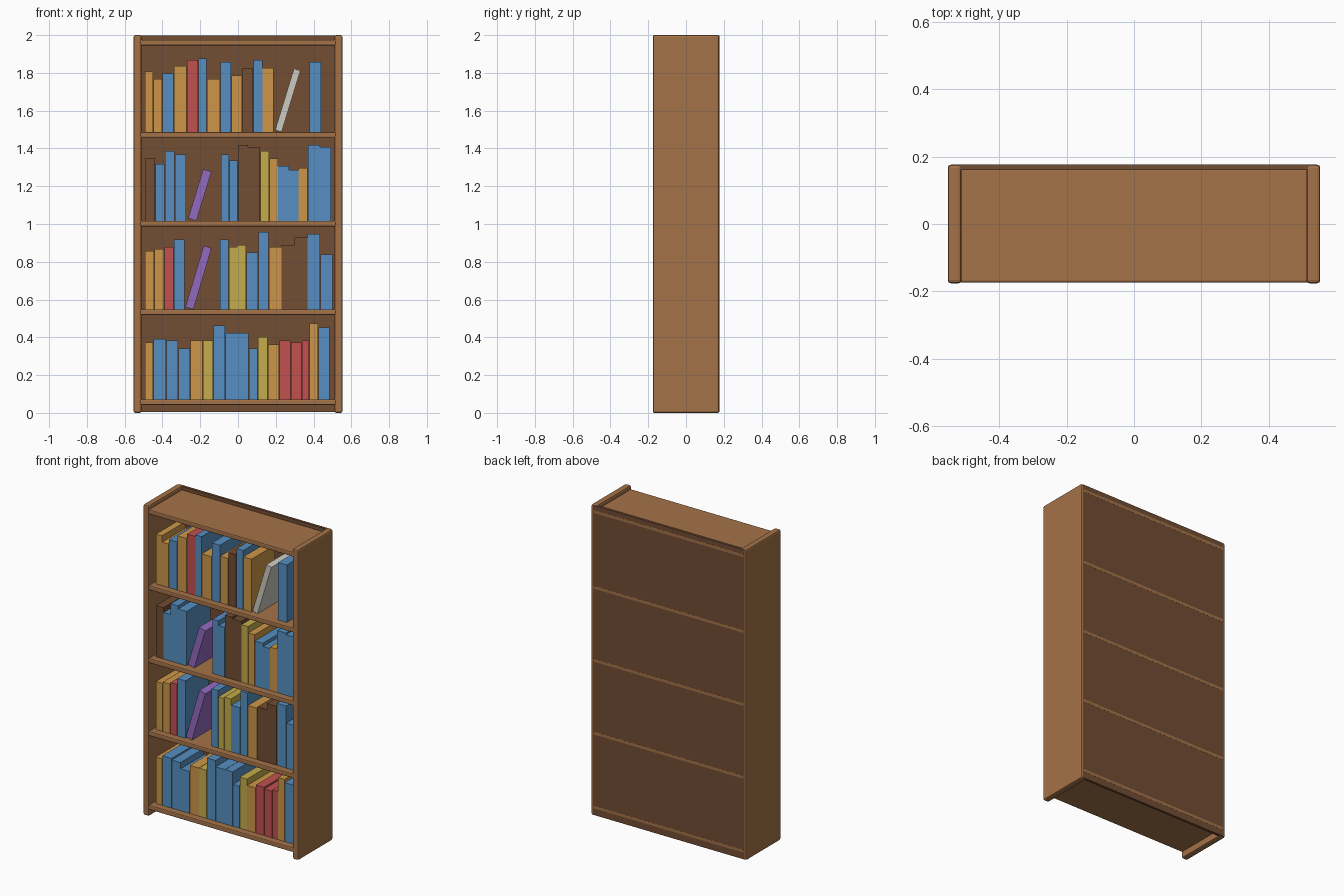
import bpy
import math
from mathutils import Matrix, Vector

cube = bpy.data.objects.get("Cube")
if cube:
    bpy.data.objects.remove(cube, do_unlink=True)


def to_linear(value):
    c = value / 255
    return c / 12.92 if c <= 0.04045 else ((c + 0.055) / 1.055) ** 2.4


def make_material(name, r, g, b):
    mat = bpy.data.materials.new(name)
    mat.use_nodes = True
    colour = (to_linear(r), to_linear(g), to_linear(b), 1)
    mat.diffuse_color = colour
    mat.node_tree.nodes["Principled BSDF"].inputs["Base Color"].default_value = colour
    return mat


MATERIALS = {
    "wood": make_material("light wood", 164, 114, 72),
    "brown": make_material("dark brown", 114, 77, 51),
    "blue": make_material("book blue", 86, 143, 194),
    "orange": make_material("book orange", 205, 150, 72),
    "red": make_material("book red", 194, 80, 80),
    "yellow": make_material("book yellow", 196, 172, 76),
    "purple": make_material("book purple", 146, 106, 190),
    "white": make_material("book white", 204, 202, 194),
}


def box(name, low, high, colour, bevel=0):
    """Box between two corners, optionally with rounded edges."""
    bpy.ops.mesh.primitive_cube_add(size=1)
    obj = bpy.context.object
    obj.name = name
    low, high = Vector(low), Vector(high)
    size = high - low
    obj.data.transform(Matrix.Translation((low + high) / 2) @ Matrix.Diagonal((*size, 1)))
    obj.data.materials.append(MATERIALS[colour])
    if bevel:
        mod = obj.modifiers.new("edge rounding", "BEVEL")
        mod.width = bevel
        mod.segments = 2
    return obj


# Case: two sides, back panel and five shelves
FRONT, BACK = -0.176, 0.176
WIDE, THICK, INNER = 0.553, 0.03, 0.512
for side, name in ((-1, "right_side"), (1, "left_side")):
    xs = sorted((side * INNER, side * WIDE))
    box(name, (xs[0], FRONT, 0), (xs[1], BACK, 2), "wood", 0.009)
box("back_panel", (-0.54, 0.16, 0.004), (0.54, BACK + 0.0005, 1.998), "brown")

SHELF_TOPS = [0.072, 0.548, 1.017, 1.487, 1.975]
for i, top in enumerate(SHELF_TOPS):
    box(f"shelf_{i}", (-0.52, FRONT + 0.002, top - THICK), (0.52, 0.165, top), "wood", 0.006)
    box(f"shelf_back_edge_{i}", (-0.535, BACK - 0.004, top - 0.025),
        (0.535, BACK + 0.001, top - 0.007), "wood")

# Books: colour, width in thousandths, height in hundredths
BOOK_FRONT, BOOK_BACK = -0.132, 0.11
ROW_START = -0.494


def fill_shelf(level, books):
    x, base = ROW_START, SHELF_TOPS[level]
    for n, (colour, width, height) in enumerate(books):
        end = x + width / 1000
        if colour != "gap":
            box(f"book_{level}_{n}", (x + 0.001, BOOK_FRONT, base),
                (end - 0.001, BOOK_BACK, base + height / 100), colour)
        x = end


def leaning_book(level, x, thick, length, degrees, colour):
    """Book tilted to the +x side, resting on its lower right edge."""
    obj = box(f"leaning_book_{level}", (-thick, BOOK_FRONT, 0), (0, BOOK_BACK, length), colour)
    obj.rotation_euler.y = math.radians(degrees)
    obj.location = (x, 0, SHELF_TOPS[level])


fill_shelf(3, [
    ("orange", 45, 32), ("orange", 48, 28), ("blue", 60, 31), ("orange", 69, 35),
    ("red", 62, 38), ("blue", 44, 39), ("orange", 72, 28), ("blue", 59, 37),
    ("orange", 57, 30), ("brown", 58, 34), ("blue", 50, 38), ("orange", 59, 34),
    ("gap", 188, 0), ("blue", 64, 37),
])
fill_shelf(2, [
    ("brown", 56, 33), ("blue", 50, 30), ("blue", 53, 37), ("blue", 62, 35),
    ("gap", 182, 0), ("blue", 44, 35), ("blue", 46, 32), ("brown", 54, 40),
    ("brown", 64, 39), ("yellow", 48, 37), ("orange", 47, 33), ("blue", 58, 29),
    ("blue", 50, 27), ("orange", 50, 28), ("blue", 64, 40), ("blue", 60, 39),
])
fill_shelf(1, [
    ("orange", 50, 31), ("orange", 54, 32), ("red", 49, 33), ("blue", 60, 37),
    ("gap", 184, 0), ("blue", 49, 37), ("yellow", 43, 33), ("yellow", 48, 34),
    ("blue", 65, 30), ("blue", 54, 41), ("orange", 68, 33), ("brown", 69, 34),
    ("brown", 69, 38), ("blue", 68, 40), ("blue", 66, 29),
])
fill_shelf(0, [
    ("orange", 46, 30), ("blue", 68, 32), ("blue", 63, 31), ("blue", 65, 27),
    ("orange", 66, 31), ("yellow", 55, 31), ("blue", 64, 39), ("blue", 67, 35),
    ("blue", 56, 35), ("blue", 48, 27), ("yellow", 53, 33), ("orange", 62, 29),
    ("red", 60, 31), ("red", 58, 30), ("red", 40, 31), ("orange", 48, 40),
    ("blue", 60, 38),
])
leaning_book(3, 0.231, 0.036, 0.34, 17, "white")
leaning_book(2, -0.22, 0.046, 0.272, 17, "purple")
leaning_book(1, -0.236, 0.044, 0.338, 16.5, "purple")
